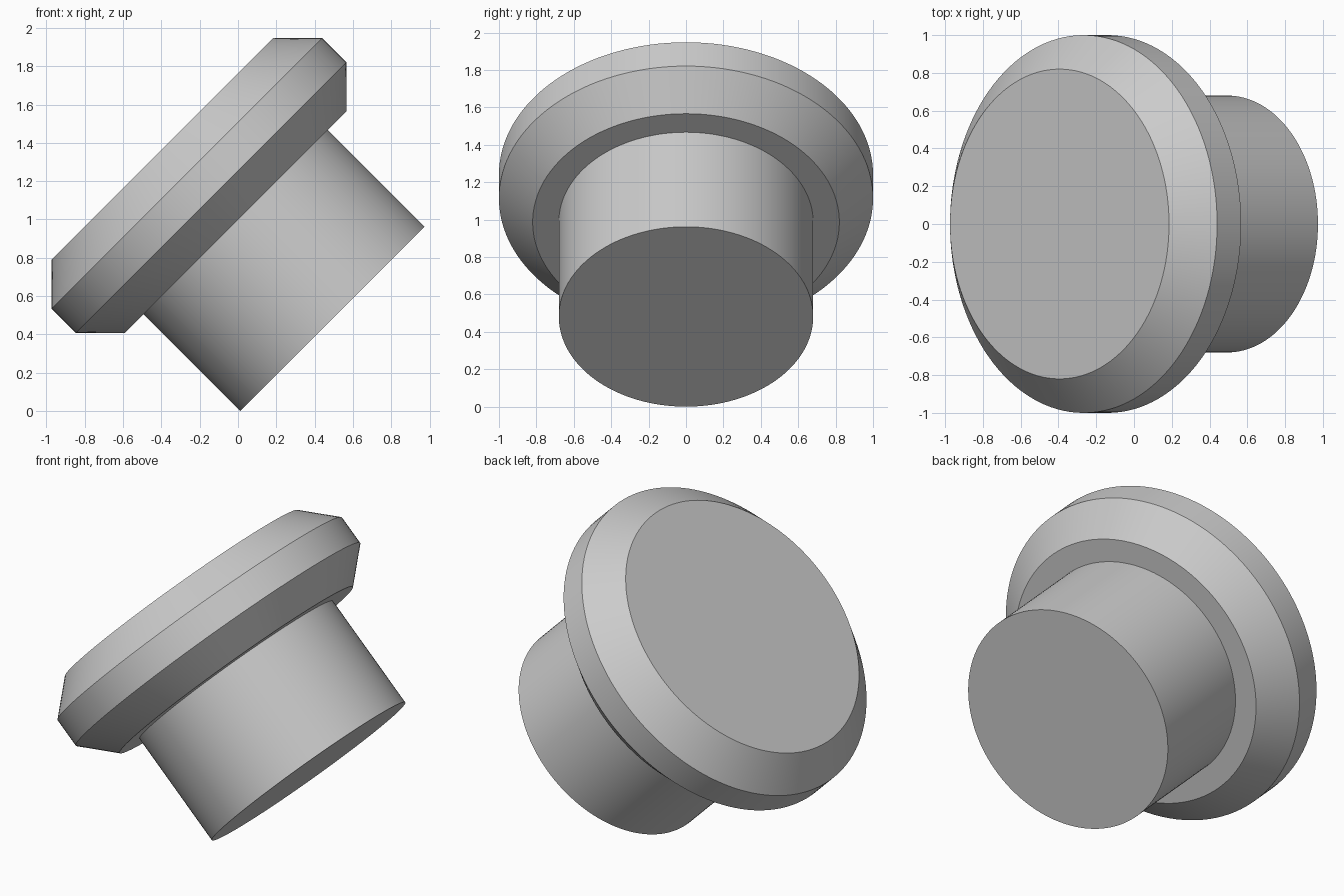
import bpy, bmesh, math
from mathutils import Matrix, Vector

cube = bpy.data.objects.get("Cube")
if cube:
    bpy.data.objects.remove(cube, do_unlink=True)

SEGMENTS = 128
TILT = math.radians(135)          # local +z points from the head towards +x, -z
HEAD_R, SHAFT_R = 1.0, 0.68
CHAMFER = 0.18
HEAD_LEN, TOTAL_LEN = 3 * CHAMFER, 1.255

# Plain grey finish
grey = bpy.data.materials.new("plain_grey")
grey.use_nodes = True
colour = (0.6, 0.6, 0.6, 1)
grey.diffuse_color = colour
grey.node_tree.nodes["Principled BSDF"].inputs["Base Color"].default_value = colour

# Half profile as (radius, distance along axis): chamfered head, then shaft
profile = [
    (HEAD_R - CHAMFER, 0),
    (HEAD_R, CHAMFER),
    (HEAD_R, 2 * CHAMFER),
    (HEAD_R - CHAMFER, HEAD_LEN),
    (SHAFT_R, HEAD_LEN),
    (SHAFT_R, TOTAL_LEN),
]

# Revolve the profile and close both ends with flat caps
bm = bmesh.new()
verts = [bm.verts.new((r, 0, d)) for r, d in profile]
edges = [bm.edges.new(pair) for pair in zip(verts, verts[1:])]
bmesh.ops.spin(bm, geom=verts + edges, axis=(0, 0, 1), cent=(0, 0, 0),
               angle=math.tau, steps=SEGMENTS)
bmesh.ops.remove_doubles(bm, verts=bm.verts, dist=0.0005)
bmesh.ops.holes_fill(bm, edges=[e for e in bm.edges if e.is_boundary], sides=0)
bmesh.ops.recalc_face_normals(bm, faces=bm.faces)

# Tilt the axis, then centre it and stand it on the ground
bm.transform(Matrix.Rotation(TILT, 4, 'Y'))
xs = [v.co.x for v in bm.verts]
lowest = min(v.co.z for v in bm.verts)
bm.transform(Matrix.Translation(Vector((-(min(xs) + max(xs)) / 2, 0, -lowest))))

mesh = bpy.data.meshes.new("flanged_plug")
bm.to_mesh(mesh)
bm.free()
mesh.materials.append(grey)
plug = bpy.data.objects.new("flanged_plug", mesh)
bpy.context.collection.objects.link(plug)

# Smooth round walls with crisp rims
bpy.ops.object.select_all(action='DESELECT')
plug.select_set(True)
bpy.context.view_layer.objects.active = plug
bpy.ops.object.shade_smooth_by_angle(angle=math.radians(30))
